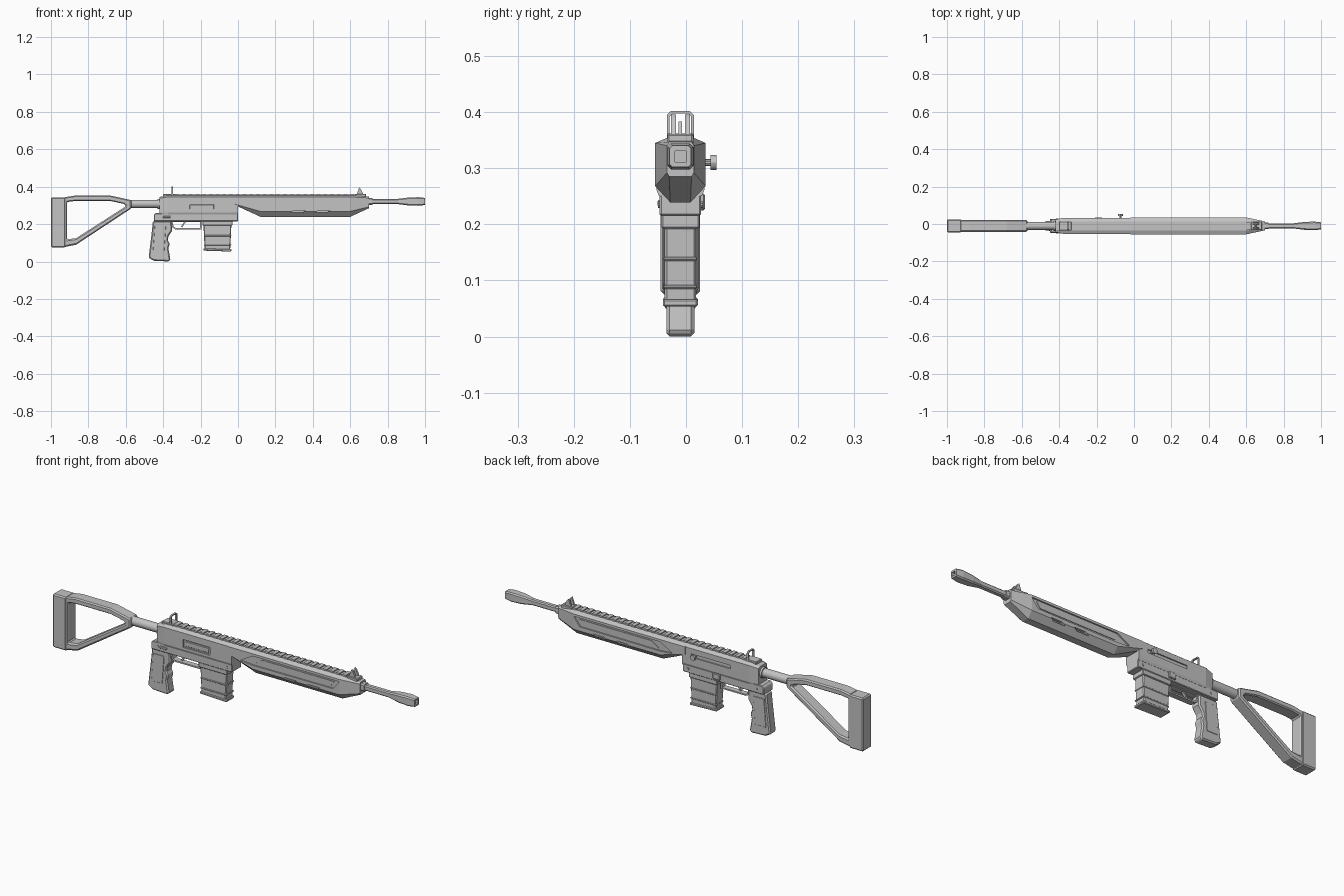
import bpy, bmesh, math
from mathutils import Matrix

cube = bpy.data.objects.get("Cube")
if cube:
    bpy.data.objects.remove(cube, do_unlink=True)

grey = bpy.data.materials.new("gunmetal grey")
grey.use_nodes = True
grey.diffuse_color = (0.55, 0.55, 0.55, 1)
grey.node_tree.nodes["Principled BSDF"].inputs["Base Color"].default_value = grey.diffuse_color

C = -0.01      # centre plane in y
AXIS = 0.321   # bore height


def finish(name, bm, bevel=0.0):
    bmesh.ops.recalc_face_normals(bm, faces=bm.faces[:])
    me = bpy.data.meshes.new(name)
    bm.to_mesh(me)
    bm.free()
    me.materials.append(grey)
    ob = bpy.data.objects.new(name, me)
    bpy.context.collection.objects.link(ob)
    if bevel:
        mod = ob.modifiers.new("Bevel", 'BEVEL')
        mod.width = bevel
        mod.segments = 1
        mod.limit_method = 'ANGLE'
        mod.angle_limit = math.radians(40)
    return ob


def loft(name, rings, caps=True, closed=False, bevel=0.0):
    """Skin a list of equal-length point rings."""
    bm = bmesh.new()
    vs = [[bm.verts.new(p) for p in r] for r in rings]
    n = len(vs[0])
    pairs = list(zip(vs, vs[1:])) + ([(vs[-1], vs[0])] if closed else [])
    for a, b in pairs:
        for i in range(n):
            j = (i + 1) % n
            bm.faces.new((a[i], a[j], b[j], b[i]))
    if caps and not closed:
        bm.faces.new(vs[0])
        bm.faces.new(vs[-1])
    return finish(name, bm, bevel)


def prism(name, pts, y0, y1, bevel=0.0):
    """Side profile (x, z) extruded across the width."""
    return loft(name, [[(x, y, z) for x, z in pts] for y in (y0, y1)], bevel=bevel)


def box(name, x0, x1, y0, y1, z0, z1, bevel=0.0):
    return prism(name, [(x0, z0), (x1, z0), (x1, z1), (x0, z1)], y0, y1, bevel)


def frame(name, outer, inner, half, bevel=0.0):
    """Ring with matching outer and inner side profiles."""
    rings = [[(x, C + s * half, z) for x, z in p]
             for p, s in ((outer, -1), (outer, 1), (inner, 1), (inner, -1))]
    return loft(name, rings, closed=True, bevel=bevel)


def section(x, w, t, b, top, shoulder, low, bottom):
    """Eight-sided cross-section: half widths of side, top and bottom."""
    half = [(t, top), (w, shoulder), (w, low), (b, bottom)]
    return [(x, C + y, z) for y, z in half] + [(x, C - y, z) for y, z in reversed(half)]


def square(x, r, c):
    """Chamfered square cross-section on the bore axis."""
    return section(x, r, r - c, r - c, AXIS + r, AXIS + r - c, AXIS - r + c, AXIS - r)


def cylinder(name, r, length, centre, axis, sides=16):
    bm = bmesh.new()
    turn = Matrix.Rotation(math.pi / 2, 4, 'Y' if axis == 'X' else 'X')
    bmesh.ops.create_cone(bm, cap_ends=True, segments=sides, radius1=r, radius2=r,
                          depth=length, matrix=Matrix.Translation(centre) @ turn)
    ob = finish(name, bm)
    bpy.context.view_layer.objects.active = ob
    ob.select_set(True)
    bpy.ops.object.shade_smooth_by_angle()
    ob.select_set(False)
    return ob


def cut(ob, cutter):
    cutter.hide_render = True
    mod = ob.modifiers.new("Cut", 'BOOLEAN')
    mod.operation = 'DIFFERENCE'
    mod.solver = 'EXACT'
    mod.object = cutter
    bpy.context.view_layer.objects.active = ob
    bpy.ops.object.modifier_apply(modifier=mod.name)
    bpy.data.objects.remove(cutter, do_unlink=True)


# Handguard with recessed side panels and vent slots
guard = loft("handguard", [
    section(-0.02, .045, .024, .036, .354, .345, .308, .304),
    section(0.0, .045, .024, .034, .354, .345, .302, .294),
    section(0.12, .045, .024, .018, .354, .345, .268, .239),
    section(0.60, .045, .024, .018, .354, .345, .268, .239),
    section(0.70, .024, .020, .020, .347, .340, .292, .285)])
panel = [(0.05, .293), (0.12, .333), (0.60, .333), (0.565, .289), (0.12, .287)]
rib = [(0.13, .297), (0.17, .324), (0.57, .324), (0.55, .297)]
for s in (-1, 1):
    cut(guard, prism("panel_cutter", panel, C + s * .038, C + s * .06))
    prism("guard_inlay", rib, C + s * .036, C + s * .041)
    for x in (0.28, 0.41):
        slot = [(x, .262), (x + .02, .273), (x + .085, .273), (x + .065, .262)]
        cut(guard, prism("vent_cutter", slot, C + s * .032, C + s * .06))

# Upper receiver, tapered at the rear
upper = loft("upper_receiver", [
    section(-0.42, .034, .022, .034, .345, .338, .262, .25),
    section(-0.375, .043, .024, .038, .354, .345, .262, .25),
    section(0.0, .043, .024, .038, .354, .345, .262, .25)])
cut(upper, box("port_cutter", -.268, -.118, C - .06, C - .036, .273, .312))
box("ejection_cover", -.258, -.128, C - .040, C - .034, .28, .305, .002)
cut(upper, box("bolt_slot_cutter", -.27, -.05, C + .037, C + .06, .301, .318))

# Charging handle
cylinder("handle_stem", .006, .03, (-.073, .032, .31), 'Y', 10)
cylinder("handle_knob", .0135, .01, (-.073, .049, .31), 'Y', 12)

# Top rail
box("rail_base", -.36, .63, C - .018, C + .018, .35, .357)
for i in range(27):
    x = -.335 + i * .036
    box("rail_tooth", x, x + .02, C - .021, C + .021, .352, .362)

# Lower receiver, magazine well and controls
prism("lower_receiver", [(-.45, .215), (0, .215), (0, .258), (-.44, .258), (-.45, .25)],
      C - .037, C + .037, .003)
box("magazine_well", -.19, -.03, C - .034, C + .034, .192, .22, .003)
box("bolt_release", -.21, -.17, C + .03, C + .044, .225, .255, .003)
box("selector", -.40, -.36, C - .041, C - .03, .232, .243, .002)
for x in (-.41, -.03):
    cylinder("receiver_pin", .006, .08, (x, C, .235), 'Y', 10)

# Magazine with ribs and floor plate
prism("magazine", [(-.185, .2), (-.035, .2), (-.042, .062), (-.178, .062)],
      C - .028, C + .028, .004)
for z in (.085, .135):
    box("magazine_rib", -.182, -.036, C - .030, C + .030, z, z + .007, .002)
prism("magazine_floor", [(-.185, .07), (-.035, .066), (-.035, .053), (-.185, .058)],
      C - .031, C + .031, .003)

# Trigger and guard
frame("trigger_guard",
      [(-.36, .217), (-.195, .217), (-.195, .172), (-.335, .172), (-.35, .18)],
      [(-.35, .21), (-.203, .21), (-.203, .179), (-.332, .179), (-.343, .185)], .014)
prism("trigger", [(-.285, .218), (-.27, .218), (-.287, .2), (-.298, .182), (-.304, .186), (-.296, .2)],
      C - .006, C + .006)

# Pistol grip with finger grooves
prism("grip", [(-.455, .217), (-.355, .217), (-.352, .165), (-.372, .135), (-.375, .115),
               (-.365, .095), (-.372, .07), (-.362, .012), (-.368, 0), (-.45, .004),
               (-.478, .02), (-.462, .15)], C - .025, C + .025, .006)
for s in (-1, 1):
    prism("grip_panel", [(-.445, .19), (-.385, .19), (-.395, .05), (-.455, .05)],
          C + s * .022, C + s * .027, .001)

# Stock: tube, open frame and butt pad
cylinder("stock_tube", .022, .2, (-.49, C, .308), 'X', 16)
cylinder("tube_collar", .027, .02, (-.42, C, .308), 'X', 16)
frame("stock_frame",
      [(-.93, .343), (-.875, .352), (-.68, .352), (-.57, .328), (-.57, .284), (-.865, .09), (-.93, .077)],
      [(-.915, .318), (-.875, .323), (-.68, .323), (-.605, .307), (-.60, .295), (-.865, .125), (-.915, .118)],
      .032, .006)
box("butt_pad", -1.0, -.922, C - .035, C + .035, .075, .343, .006)
for i in range(8):
    z = .1 + i * .03
    box("pad_ridge", -1.0, -.985, C - .028, C + .028, z, z + .014)

# Barrel and muzzle device
loft("barrel", [square(x, .0135, .005) for x in (.68, .88)])
loft("barrel_collar", [square(x, .018, .006) for x in (.69, .72)])
muzzle = loft("muzzle_device", [square(.855, .014, .005), square(.91, .021, .006),
                                square(.965, .023, .006), square(1.0, .019, .005)])
cut(muzzle, box("bore_cutter", .96, 1.02, C - .010, C + .010, AXIS - .010, AXIS + .010))

# Front sight: two ears, a post and a base
box("front_sight_base", .625, .685, C - .023, C + .023, .34, .361, .003)
for s in (-1, 1):
    prism("front_sight_ear", [(.633, .355), (.672, .355), (.655, .39), (.648, .396)],
          C + s * .008, C + s * .017)
prism("front_sight_post", [(.642, .355), (.66, .355), (.651, .383)], C - .003, C + .003)

# Rear sight: upright chamfered loop on a base
box("rear_sight_base", -.40, -.335, C - .024, C + .024, .34, .362, .003)


def loop(x, w, z0, z1, c):
    return section(x, w, w - c, w - c, z1, z1 - c, z0 + c, z0)


loft("rear_sight_loop", [loop(-.356, .024, .35, .402, .007), loop(-.347, .024, .35, .402, .007),
                         loop(-.347, .019, .356, .397, .005), loop(-.356, .019, .356, .397, .005)],
     closed=True)
